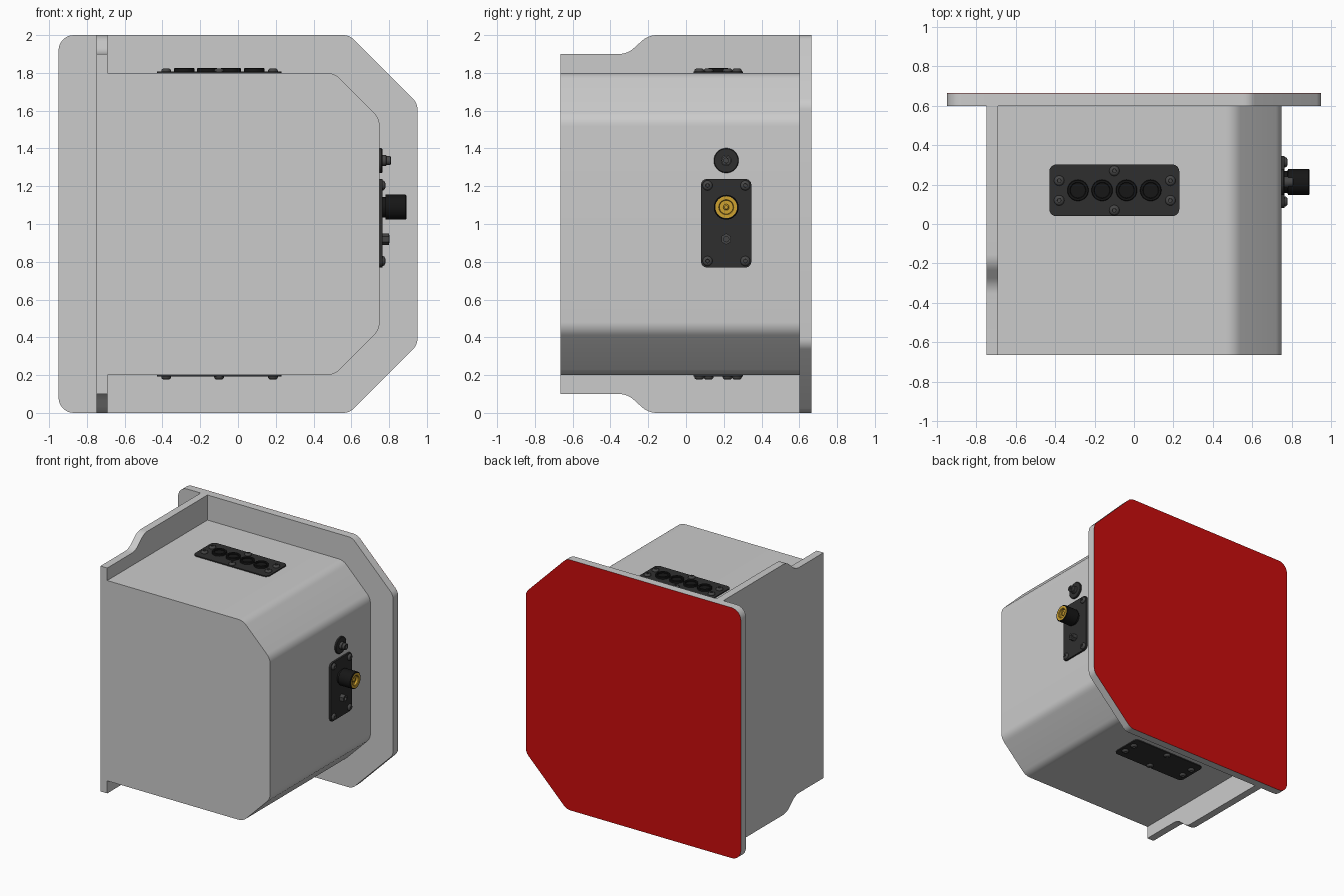
import bpy, bmesh, math
from mathutils import Matrix, Vector

if "Cube" in bpy.data.objects:
    bpy.data.objects.remove(bpy.data.objects["Cube"])


def material(name, rgb):
    m = bpy.data.materials.new(name)
    m.diffuse_color = (*rgb, 1)
    m.use_nodes = True
    m.node_tree.nodes["Principled BSDF"].inputs["Base Color"].default_value = m.diffuse_color
    return m


DARK = material("dark_plastic", (0.028, 0.028, 0.028))
BLACK = material("black_rubber", (0.008, 0.008, 0.008))
STEEL = material("dark_steel", (0.06, 0.06, 0.06))
GOLD = material("gold", (0.62, 0.36, 0.03))
RED = material("red", (0.6, 0.004, 0.004))


def finish(name, bm, mat):
    bmesh.ops.recalc_face_normals(bm, faces=bm.faces)
    me = bpy.data.meshes.new(name)
    bm.to_mesh(me)
    bm.free()
    ob = bpy.data.objects.new(name, me)
    bpy.context.collection.objects.link(ob)
    if mat:
        me.materials.append(mat)
    bpy.ops.object.select_all(action='DESELECT')
    bpy.context.view_layer.objects.active = ob
    ob.select_set(True)
    bpy.ops.object.shade_smooth_by_angle(angle=math.radians(30))
    return ob


def rounded(points, steps=6):
    """Outline from (u, v, corner radius) points."""
    out = []
    n = len(points)
    for i, (u, v, r) in enumerate(points):
        p = Vector((u, v))
        if r == 0:
            out.append(p)
            continue
        a = (Vector(points[i - 1][:2]) - p).normalized()
        b = (Vector(points[(i + 1) % n][:2]) - p).normalized()
        half = a.angle(b) / 2
        c = p + (a + b).normalized() * r / math.sin(half)
        s = p + a * r / math.tan(half) - c
        e = p + b * r / math.tan(half) - c
        for k in range(steps + 1):
            t = k / steps
            ang = math.pi - 2 * half
            d = (s * math.sin((1 - t) * ang) + e * math.sin(t * ang)) / math.sin(ang)
            out.append(c + d)
    return out


def prism(name, outline, axis, lo, hi, mat=None):
    """Extrude an outline along x, y or z."""
    put = {'x': lambda p, t: (t, p[0], p[1]),
           'y': lambda p, t: (p[0], t, p[1]),
           'z': lambda p, t: (p[0], p[1], t)}[axis]
    bm = bmesh.new()
    a, b = [[bm.verts.new(put(p, t)) for p in outline] for t in (lo, hi)]
    bm.faces.new(a)
    bm.faces.new(b)
    for i in range(len(a)):
        j = (i + 1) % len(a)
        bm.faces.new((a[i], a[j], b[j], b[i]))
    return finish(name, bm, mat)


def box2d(u0, u1, v0, v1, r):
    return rounded([(u0, v0, r), (u1, v0, r), (u1, v1, r), (u0, v1, r)])


UP = Matrix.Identity(4)
DOWN = Matrix.Rotation(math.pi, 4, 'X')
RIGHT = Matrix.Rotation(math.pi / 2, 4, 'Y')


def lathe(name, profile, loc, turn, mat, steps=24):
    """Revolve (radius, height[, hexagonal]) points, capped at both ends."""
    bm = bmesh.new()
    rings = []
    for r, h, *hexed in profile:
        ring = []
        for k in range(steps):
            a = 2 * math.pi * k / steps
            q = r
            if hexed:
                q *= math.cos(math.pi / 6) / math.cos(a % (math.pi / 3) - math.pi / 6)
            ring.append(bm.verts.new((q * math.cos(a), q * math.sin(a), h)))
        rings.append(ring)
    for a, b in zip(rings, rings[1:]):
        for i in range(steps):
            j = (i + 1) % steps
            bm.faces.new((a[i], a[j], b[j], b[i]))
    bm.faces.new(rings[0])
    bm.faces.new(rings[-1])
    bm.transform(Matrix.Translation(loc) @ turn)
    return finish(name, bm, mat)


# domed socket-head screw
SCREW = [(0.026, 0), (0.026, 0.004), (0.023, 0.010), (0.018, 0.014),
         (0.012, 0.016), (0.011, 0.016, 1), (0.010, 0.006, 1)]

# main housing, chamfered on the right side
prism("housing", rounded([(-0.69, 0.2, 0), (0.51, 0.2, 0.1), (0.75, 0.44, 0.1),
                          (0.75, 1.56, 0.1), (0.51, 1.8, 0.1), (-0.69, 1.8, 0)]),
      'y', -0.665, 0.6)

# left side plate with stepped top and bottom edges
upper = [(0.6, 2, 0), (-0.2, 2, 0.12), (-0.31, 1.9, 0.12), (-0.665, 1.9, 0)]
lower = [(y, 2 - z, r) for y, z, r in reversed(upper)]
prism("side_plate", rounded(upper + lower), 'x', -0.75, -0.69)

# rear flange and its red face
flange = rounded([(-0.95, 0, 0.08), (0.59, 0, 0.08), (0.95, 0.36, 0.08),
                  (0.95, 1.64, 0.08), (0.59, 2, 0.08), (-0.95, 2, 0.08)])
prism("rear_flange", flange, 'y', 0.6, 0.664)
prism("rear_face", flange, 'y', 0.664, 0.665, RED)

# top and bottom cover plates with screws
spots = [(x, y) for x in (-0.38, 0.185) for y in (0.12, 0.22)] + [(-0.1, 0.07), (-0.1, 0.27)]
for side, z, d, turn in (("top", 1.8, 1, UP), ("bottom", 0.2, -1, DOWN)):
    prism(side + "_plate", box2d(-0.43, 0.23, 0.04, 0.302, 0.035), 'z', z, z + d * 0.008, DARK)
    for x, y in spots:
        lathe(side + "_screw", SCREW, (x, y, z + d * 0.008), turn, STEEL)

# row of four round sockets on the top
for x in (-0.285, -0.162, -0.038, 0.085):
    lathe("socket", [(0.054, 0), (0.054, 0.014), (0.051, 0.017), (0.041, 0.017),
                     (0.038, 0.014), (0.038, 0.006)], (x, 0.171, 1.808), UP, BLACK, 32)

# right connector plate with corner screws
prism("connector_plate", box2d(0.08, 0.346, 0.77, 1.238, 0.03), 'x', 0.75, 0.764, DARK)
for y in (0.114, 0.314):
    for z in (0.804, 1.204):
        lathe("connector_screw", SCREW, (0.764, y, z), RIGHT, STEEL)

# coaxial connector: black barrel, gold bore and centre pin
at = (0.764, 0.213, 1.089)
lathe("barrel", [(0.055, 0), (0.055, 0.016), (0.066, 0.018), (0.066, 0.123),
                 (0.062, 0.127), (0.058, 0.127), (0.058, 0.1)], at, RIGHT, BLACK, 32)
lathe("gold_bore", [(0.058, 0.09), (0.058, 0.1275), (0.04, 0.1275), (0.036, 0.122),
                    (0.036, 0.105)], at, RIGHT, GOLD, 32)
lathe("centre_pin", [(0.016, 0.1), (0.016, 0.114), (0.009, 0.12)], at, RIGHT, GOLD)

# small hexagonal jack below the connector
lathe("jack", [(0.03, 0, 1), (0.03, 0.036, 1), (0.018, 0.037), (0.014, 0.037),
               (0.014, 0.02)], (0.764, 0.213, 0.92), RIGHT, STEEL)

# round button plate with stub above the connector
lathe("stub_disc", [(0.066, 0), (0.066, 0.01), (0.062, 0.014)],
      (0.75, 0.213, 1.336), RIGHT, DARK, 32)
lathe("stub", [(0.029, 0), (0.029, 0.02, ), (0.024, 0.022), (0.024, 0.044),
               (0.015, 0.045, 1), (0.014, 0.03, 1)], (0.764, 0.213, 1.336), RIGHT, STEEL)
